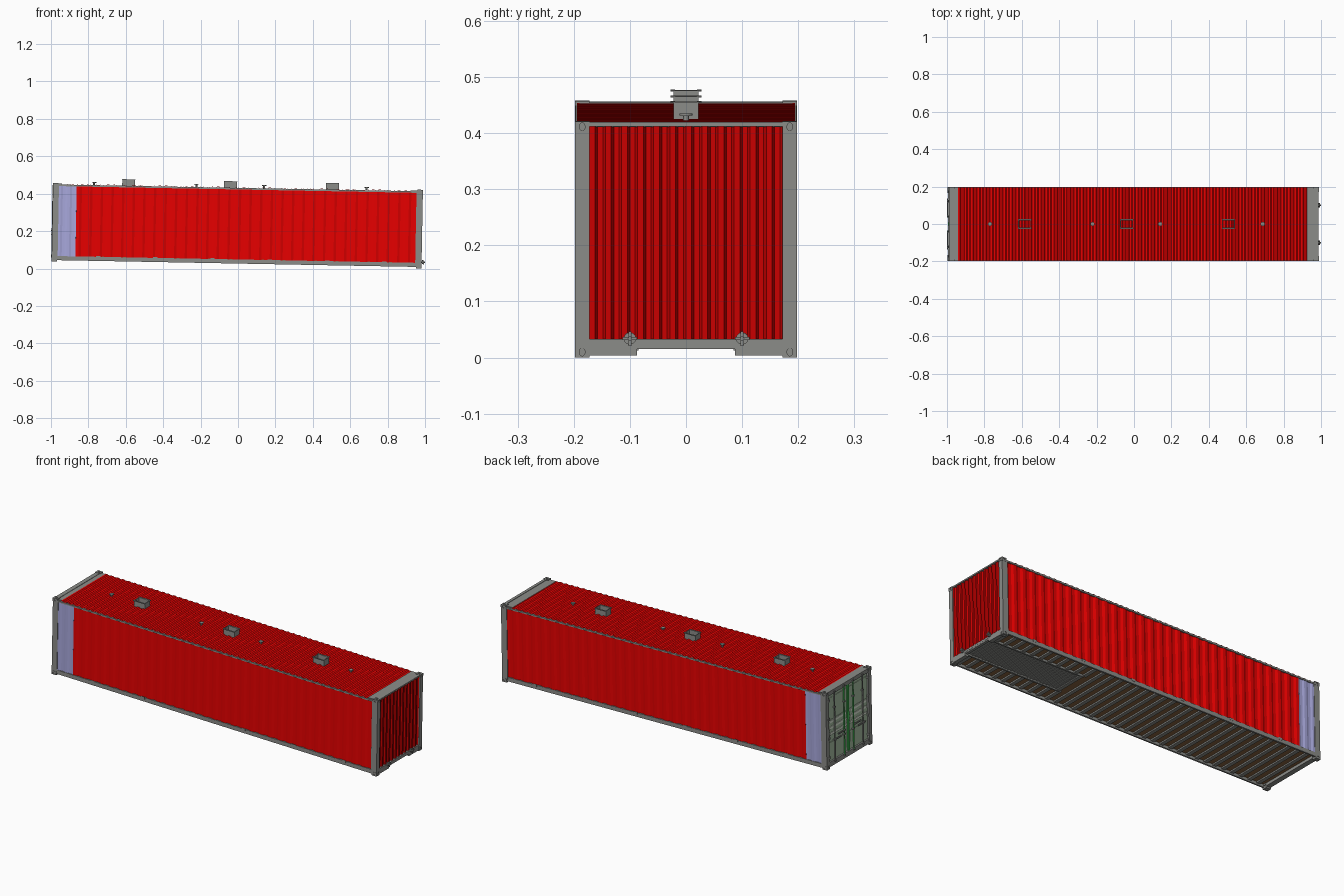
import bpy, bmesh, math
from mathutils import Matrix, Vector

cube = bpy.data.objects.get("Cube")
if cube:
    bpy.data.objects.remove(cube, do_unlink=True)


def material(name, r, g, b):
    m = bpy.data.materials.new(name)
    m.use_nodes = True
    m.diffuse_color = (r, g, b, 1)
    bsdf = next(n for n in m.node_tree.nodes if n.type == 'BSDF_PRINCIPLED')
    bsdf.inputs["Base Color"].default_value = (r, g, b, 1)
    return m


RED = material("red", 0.8, 0.0, 0.0)
DEEP_RED = material("deep red", 0.6, 0.0, 0.0)
GREY = material("steel grey", 0.26, 0.265, 0.25)
LAVENDER = material("lavender", 0.39, 0.39, 0.71)
DOOR = material("door green", 0.39, 0.52, 0.37)
PALE = material("pale green", 0.72, 0.8, 0.67)
GREEN = material("bright green", 0.05, 0.55, 0.09)
BROWN = material("floor brown", 0.25, 0.125, 0.05)

L, W, H = 0.99, 0.198, 0.421      # half length, half width, height
SIDES = (-1, 1)
STEEP = ((0.0, 0), (0.34, 0), (0.5, 1), (0.84, 1))
GENTLE = ((0.0, 0), (0.28, 0), (0.5, 1), (0.78, 1))
parts = []


def finish(name, bm, mat):
    bmesh.ops.recalc_face_normals(bm, faces=bm.faces)
    me = bpy.data.meshes.new(name)
    bm.to_mesh(me)
    bm.free()
    me.materials.append(mat)
    ob = bpy.data.objects.new(name, me)
    bpy.context.collection.objects.link(ob)
    parts.append(ob)
    return ob


def boxes(name, mat, specs):
    """Each spec is an (x0, x1, y0, y1, z0, z1) range."""
    bm = bmesh.new()
    for x0, x1, y0, y1, z0, z1 in specs:
        mtx = Matrix.Translation(((x0 + x1) / 2, (y0 + y1) / 2, (z0 + z1) / 2))
        mtx = mtx @ Matrix.Diagonal((abs(x1 - x0), abs(y1 - y0), abs(z1 - z0), 1))
        bmesh.ops.create_cube(bm, size=1, matrix=mtx)
    return finish(name, bm, mat)


def rods(name, mat, specs, axis='Z', segments=10):
    """Each spec is (centre, radius, length)."""
    rot = Matrix.Rotation(math.pi / 2, 4, 'Y') if axis == 'X' else Matrix()
    bm = bmesh.new()
    for centre, radius, length in specs:
        bmesh.ops.create_cone(bm, cap_ends=True, segments=segments, radius1=radius, radius2=radius,
                              depth=length, matrix=Matrix.Translation(centre) @ rot)
    ob = finish(name, bm, mat)
    for poly in ob.data.polygons:
        poly.use_smooth = len(poly.vertices) == 4
    return ob


def corrugated(name, mat, start, end, count, depth, wave, low, high, place):
    """Trapezoid sheet; place(u, d, h) puts run, depth and height in space."""
    pitch = (end - start) / count
    profile = [(start + (i + t) * pitch, d * depth) for i in range(count) for t, d in wave] + [(end, 0)]
    bm = bmesh.new()
    rows = [[bm.verts.new(place(u, d, h)) for u, d in profile] for h in (low, high)]
    for i in range(len(profile) - 1):
        bm.faces.new((rows[0][i], rows[0][i + 1], rows[1][i + 1], rows[1][i]))
    ob = finish(name, bm, mat)
    mod = ob.modifiers.new("thickness", 'SOLIDIFY')
    mod.thickness, mod.offset = 0.001, 0
    return ob


# Corrugated walls and roof, with a flatter marker panel beside the doors
for s in SIDES:
    label = "left" if s > 0 else "right"
    wall = lambda u, d, h, s=s: Vector((u, s * (0.1945 - d), h))
    corrugated(f"side_wall_{label}", RED, -0.862, 0.956, 32, 0.005, GENTLE, 0.028, 0.406, wall)
    corrugated(f"marker_panel_{label}", LAVENDER, -0.96, -0.862, 2, 0.003, GENTLE, 0.028, 0.406, wall)
corrugated("end_wall", DEEP_RED, -0.172, 0.172, 12, 0.0075, STEEP, 0.03, 0.414,
           lambda u, d, h: Vector((0.984 - d, u, h)))
corrugated("roof", RED, -0.942, 0.926, 54, 0.0042, STEEP, -0.194, 0.194,
           lambda u, d, h: Vector((u, h, 0.4165 - d)))
boxes("roof_end_plates", GREY, [(-0.982, -0.94, -0.19, 0.19, 0.411, 0.417),
                                (0.924, 0.982, -0.19, 0.19, 0.411, 0.417)])

# Frame: posts and rails
boxes("corner_posts", GREY, [(x0, x1, s * 0.172, s * 0.1975, 0.015, 0.405)
                             for s in SIDES for x0, x1 in ((-0.989, -0.957), (0.955, 0.989))])
boxes("top_side_rails", GREY, [(-0.97, 0.97, s * 0.187, s * 0.197, 0.404, 0.4125) for s in SIDES])
boxes("bottom_side_rails", GREY, [(-0.97, 0.97, s * 0.188, s * 0.197, 0.008, 0.030) for s in SIDES])
boxes("end_top_rail", GREY, [(0.972, 0.988, -0.175, 0.175, 0.412, 0.4195)])
boxes("end_sill", GREY, [(0.966, 0.988, -0.175, 0.175, 0.022, 0.033),
                         (0.972, 0.987, -0.175, 0.175, 0.015, 0.022)]
      + [(0.966, 0.988, s * 0.087, s * 0.175, 0.004, 0.022) for s in SIDES])
boxes("door_header", GREY, [(-0.988, -0.965, -0.175, 0.175, 0.397, 0.419)])
boxes("door_sill", GREY, [(-0.988, -0.96, -0.175, 0.175, 0.008, 0.034)])
boxes("rail_tabs", GREY, [(x - 0.012, x + 0.012, s * 0.196, s * 0.198, 0.022, 0.034)
                          for s in SIDES for x in (-0.74 + 0.306 * i for i in range(6))])

# Corner castings with oval holes on the three outer faces
casting = boxes("corner_casting", GREY, [(L - 0.029, L, W - 0.026, W, H - 0.0195, H)])
bm = bmesh.new()
mid = Vector((L - 0.0145, W - 0.013, H - 0.0098))
for offset, rot in ((Vector((0.0145, 0, 0)), Matrix.Rotation(math.pi / 2, 4, 'Y')),
                    (Vector((0, 0.013, 0)), Matrix.Rotation(math.pi / 2, 4, 'X')),
                    (Vector((0, 0, 0.0098)), Matrix())):
    oval = Matrix.Diagonal((1.4, 1, 1, 1))
    bmesh.ops.create_cone(bm, cap_ends=True, segments=16, radius1=0.005, radius2=0.005, depth=0.007,
                          matrix=Matrix.Translation(mid + offset) @ rot @ oval)
cutter = finish("casting_hole_cutter", bm, GREY)
mod = casting.modifiers.new("holes", 'BOOLEAN')
mod.object, mod.operation = cutter, 'DIFFERENCE'
bpy.context.view_layer.update()
cut_mesh = bpy.data.meshes.new_from_object(casting.evaluated_get(bpy.context.evaluated_depsgraph_get()))
for helper in (casting, cutter):
    parts.remove(helper)
    bpy.data.objects.remove(helper, do_unlink=True)
for sx in SIDES:
    for sy in SIDES:
        for sz in SIDES:
            bm = bmesh.new()
            bm.from_mesh(cut_mesh)
            for v in bm.verts:
                v.co = (sx * v.co.x, sy * v.co.y, v.co.z if sz > 0 else H - v.co.z)
            for f in bm.faces:
                f.material_index = 0
            name = "_".join(("corner_casting", "left" if sx > 0 else "right",
                             "back" if sy > 0 else "front", "top" if sz > 0 else "bottom"))
            finish(name, bm, GREY)
bpy.data.meshes.remove(cut_mesh)

# Floor, cross members and the recessed tunnel underneath
TUNNEL = 0.42
boxes("floor", BROWN, [(-0.965, 0.97, -0.19, 0.19, 0.0235, 0.031)])
beams = []
x = -0.925
while x < 0.95:
    if x < TUNNEL - 0.03:
        beams.append((x - 0.0105, x + 0.0105, -0.19, 0.19, 0.016, 0.025))
    else:
        beams += [(x - 0.0105, x + 0.0105, s * 0.09, s * 0.19, 0.016, 0.025) for s in SIDES]
    x += 0.055
boxes("cross_members", GREY, beams)
boxes("tunnel_plate", GREY, [(TUNNEL, 0.968, -0.086, 0.086, 0.021, 0.025)]
      + [(TUNNEL + 0.02 * i, TUNNEL + 0.01 + 0.02 * i, -0.086, 0.086, 0.0185, 0.021) for i in range(27)])
boxes("tunnel_beams", GREY, [(TUNNEL - 0.02, 0.968, s * 0.085, s * 0.094, 0.012, 0.025) for s in SIDES]
      + [(TUNNEL - 0.02, TUNNEL, -0.094, 0.094, 0.013, 0.025)])

# Doors with ribs, markings, lock rods, handles and hinges
boxes("door_panels", DOOR, [(-0.980, -0.972, s * 0.004, s * 0.171, 0.035, 0.396) for s in SIDES])
boxes("door_ribs", DOOR, [(-0.982, -0.979, s * 0.014, s * 0.162, z, z + 0.085)
                          for s in SIDES for z in (0.052, 0.173, 0.294)])
boxes("door_stripes", PALE, [(-0.985, -0.981, s * 0.014, s * 0.162, z, z + 0.013)
                             for s in SIDES for z in (0.176, 0.209, 0.242)])
boxes("door_seal", GREEN, [(-0.986, -0.972, -0.007, 0.007, 0.035, 0.396)])
ROD_X = -0.988
for name, mat, y in (("inner_lock_rods", GREEN, 0.04), ("outer_lock_rods", GREY, 0.122)):
    rods(name, mat, [((ROD_X, s * y, 0.216), 0.0035, 0.385) for s in SIDES])
boxes("rod_brackets", GREY, [(-0.992, -0.980, s * y - 0.006, s * y + 0.006, z - 0.004, z + 0.004)
                             for s in SIDES for y in (0.04, 0.122)
                             for z in (0.026, 0.14, 0.32, 0.405)])
boxes("door_handles", GREY, [(-0.9955, -0.990, s * y, s * (y + 0.06), z - 0.003, z + 0.003)
                             for s in SIDES for y, z in ((0.038, 0.165), (0.075, 0.145))])
boxes("door_hinges", GREY, [(-0.991, -0.978, s * 0.166, s * 0.180, z - 0.006, z + 0.006)
                            for s in SIDES for z in (0.06, 0.165, 0.27, 0.37)])

# Open roof hatches and small round vents
hatches = []
for x in (-0.585, -0.04, 0.505):
    hatches += [(x + s * 0.031, x + s * 0.034, -0.022, 0.022, 0.412, 0.447) for s in SIDES]
    hatches += [(x - 0.034, x + 0.034, s * 0.019, s * 0.022, 0.412, 0.447) for s in SIDES]
    hatches += [(x - 0.036, x + 0.036, s * 0.020, s * 0.028, 0.445, 0.4475) for s in SIDES]
boxes("roof_hatches", GREY, hatches)
VENTS = (-0.77, -0.222, 0.14, 0.688)
rods("vent_stems", GREY, [((x, 0, 0.420), 0.005, 0.014) for x in VENTS], segments=8)
rods("vent_caps", GREY, [((x, 0, 0.4275), 0.012, 0.004) for x in VENTS], segments=8)

# Spoked hand wheels on the lower end sill
WHEELS = [s * 0.1 for s in SIDES]
rods("wheel_shafts", GREY, [((0.995, y, 0.034), 0.004, 0.024) for y in WHEELS], 'X')
rods("wheel_discs", GREY, [((0.994, y, 0.034), 0.011, 0.006) for y in WHEELS], 'X', 12)
boxes("wheel_spokes", GREY, [(0.998, 1.003, y - a, y + a, 0.034 - b, 0.034 + b)
                             for y in WHEELS for a, b in ((0.013, 0.0025), (0.0025, 0.013))])

# Lean the whole container slightly down towards the closed end
lean = Matrix.Translation((-0.008, 0, 0.0186)) @ Matrix.Rotation(0.0188, 4, 'Y')
for ob in parts:
    ob.matrix_basis = lean @ ob.matrix_basis
